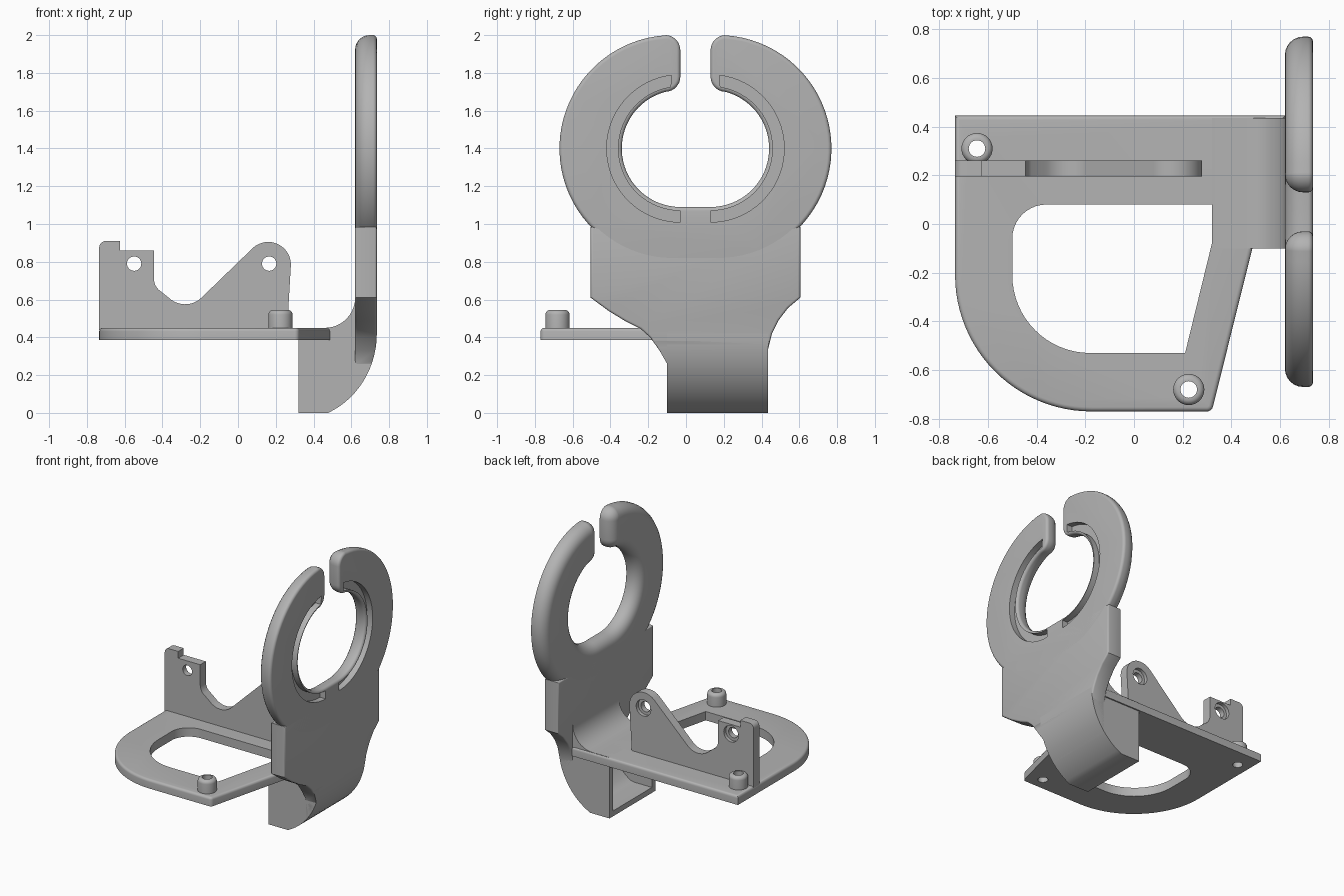
import bpy, bmesh
from math import sin, cos, radians, pi
from mathutils import Vector

if "Cube" in bpy.data.objects:
    bpy.data.objects.remove(bpy.data.objects["Cube"])

grey = bpy.data.materials.new("plain grey")
grey.use_nodes = True
grey.diffuse_color = (0.45, 0.45, 0.45, 1)
grey.node_tree.nodes["Principled BSDF"].inputs["Base Color"].default_value = (0.45, 0.45, 0.45, 1)


def arc(cx, cy, r, start, end, n=12, ry=None):
    ry = ry or r
    angles = [radians(start + (end - start) * i / n) for i in range(n + 1)]
    return [(cx + r * cos(a), cy + ry * sin(a)) for a in angles]


def clean(points):
    """Drop near duplicates and make the outline anticlockwise."""
    out = []
    for p in points:
        v = Vector(p)
        if not out or (v - out[-1]).length > 0.005:
            out.append(v)
    if (out[0] - out[-1]).length < 0.005:
        out.pop()
    area = sum(out[i - 1].cross(out[i]) for i in range(len(out)))
    return out if area > 0 else out[::-1]


def inset(points, d):
    result = []
    for i, p in enumerate(points):
        e1 = (p - points[i - 1]).normalized()
        e2 = (points[(i + 1) % len(points)] - p).normalized()
        n1, n2 = Vector((-e1.y, e1.x)), Vector((-e2.y, e2.x))
        result.append(p + (n1 + n2) * (d / max(0.4, 1 + n1.dot(n2))))
    return result


def slab(name, axis, outline, lo, hi, r_lo=0, r_hi=0, steps=5):
    """Extrude an outline along an axis, with rounded rims at either end."""
    outline = clean(outline)
    turns = [pi / 2 * i / steps for i in range(steps + 1)]
    layers = [(lo + r_lo * (1 - cos(t)), r_lo * (1 - sin(t))) for t in turns] if r_lo else [(lo, 0)]
    layers += [(hi - r_hi * (1 - cos(t)), r_hi * (1 - sin(t))) for t in turns[::-1]] if r_hi else [(hi, 0)]
    place = {"x": lambda a, b, d: (d, a, b),
             "y": lambda a, b, d: (a, d, b),
             "z": lambda a, b, d: (a, b, d)}[axis]
    bm = bmesh.new()
    rings = [[bm.verts.new(place(p.x, p.y, d)) for p in inset(outline, k)] for d, k in layers]
    n = len(outline)
    for low, high in zip(rings, rings[1:]):
        for i in range(n):
            j = (i + 1) % n
            bm.faces.new((low[i], low[j], high[j], high[i]))
    bm.faces.new(rings[0][::-1])
    bm.faces.new(rings[-1])
    bmesh.ops.recalc_face_normals(bm, faces=bm.faces)
    mesh = bpy.data.meshes.new(name)
    bm.to_mesh(mesh)
    bm.free()
    mesh.materials.append(grey)
    obj = bpy.data.objects.new(name, mesh)
    bpy.context.collection.objects.link(obj)
    return obj


def combine(obj, tool, operation="DIFFERENCE"):
    """Apply a boolean and discard the tool."""
    mod = obj.modifiers.new("cut", "BOOLEAN")
    mod.operation, mod.object, mod.solver = operation, tool, "EXACT"
    bpy.context.view_layer.update()
    result = bpy.data.meshes.new_from_object(obj.evaluated_get(bpy.context.evaluated_depsgraph_get()))
    obj.modifiers.clear()
    obj.data = result
    bpy.data.objects.remove(tool)


def mirror(points):
    return [(0.10 - y, z) for y, z in points[::-1]]


# Open ring with rounded tips
half = (arc(-0.03, 1.4, 0.31, 270, 105, 32) + arc(-0.11, 1.78, 0.08, -75, 0, 7)
        + arc(-0.11, 1.92, 0.08, 0, 86, 7) + arc(-0.07, 1.4, 0.6, 94, 270, 40))
ring = slab("open_ring", "x", half + mirror(half), 0.62, 0.735, 0.075, 0.02, 6)

# Groove around the hole, one channel per side
channel = arc(-0.03, 1.4, 0.39, 270, 97, 32) + arc(-0.03, 1.4, 0.33, 99, 270, 32)
for side in (channel, mirror(channel)):
    combine(ring, slab("groove_cutter", "x", side, 0.69, 0.8))

# Arm that curves up from the hollow foot
outer_curve = arc(0.30, 0.42, 0.435, -66, 0, 14, 0.46)
profile = ([(0.32, 0), (0.477, 0)] + outer_curve + [(0.735, 0.98), (0.62, 0.98), (0.62, 0.61)]
           + arc(0.46, 0.61, 0.16, 0, -90, 10) + [(0.32, 0.45)])
arm_profile = [p for p in profile if p[1] < 0.7]
arm = slab("curved_arm", "y", arm_profile, -0.10, 0.435)
cavity = [(0.3, 0.04), (0.46, 0.04)] + arc(0.28, 0.42, 0.41, -58, -5, 10, 0.44) + [(0.3, 0.385)]
combine(arm, slab("cavity_cutter", "y", cavity, -0.06, 0.395))

# Neck that widens towards the ring
neck_outline = ([(-0.10, 0.1), (-0.10, 0.26), (-0.14, 0.33), (-0.19, 0.40), (-0.24, 0.445),
                 (-0.32, 0.485), (-0.41, 0.54), (-0.505, 0.61), (-0.505, 0.985),
                 (0.605, 0.985), (0.605, 0.61)]
                + [(0.54, 0.555), (0.49, 0.49), (0.455, 0.42), (0.435, 0.34), (0.435, 0.1)])
neck = slab("neck", "x", neck_outline, 0.62, 0.735, 0.01, 0.012, 3)
wide = [(x, z + 0.1 if z > 0.9 else z) for x, z in profile]
combine(neck, slab("neck_trim", "y", wide, -0.8, 0.8), "INTERSECT")

# Base plate with a large window
plate_outline = ([(0.62, 0.445), (-0.735, 0.445)] + arc(-0.175, -0.21, 0.56, 180, 270, 24)
                 + arc(0.30, -0.745, 0.025, -90, -12, 5) + [(0.49, -0.085), (0.62, -0.085)])
plate = slab("base_plate", "z", plate_outline, 0.385, 0.45, 0, 0.018, 4)
window = (arc(-0.36, -0.06, 0.14, 90, 180, 10) + arc(-0.18, -0.21, 0.32, 180, 270, 16)
          + [(0.21, -0.53), (0.32, -0.08), (0.32, 0.08)])
combine(plate, slab("window_cutter", "z", window, 0.3, 0.6))

# Bosses with through holes
for label, x, y in (("rear", -0.645, 0.31), ("front", 0.225, -0.68)):
    boss = slab(label + "_boss", "z", arc(x, y, 0.064, 0, 360, 32), 0.44, 0.545, 0, 0.025)
    for part in (boss, plate):
        combine(part, slab("bore_cutter", "z", arc(x, y, 0.034, 0, 360, 28), 0.3, 0.7))

# Upright bracket with a scooped top edge
bracket_outline = ([(-0.735, 0.44), (-0.735, 0.875)] + arc(-0.70, 0.875, 0.035, 180, 90, 5)
                   + [(-0.625, 0.91), (-0.625, 0.86), (-0.445, 0.86), (-0.445, 0.71)]
                   + arc(-0.365, 0.71, 0.08, 180, 225, 5)
                   + arc(-0.28, 0.70, 0.125, 226, 312, 12)
                   + arc(0.16, 0.785, 0.12, 132, -5, 16) + [(0.26, 0.44)])
bracket = slab("upright_bracket", "y", bracket_outline, 0.195, 0.26)
for x in (-0.55, 0.165):
    combine(bracket, slab("hole_cutter", "y", arc(x, 0.79, 0.038, 0, 360, 28), 0.1, 0.4))
    combine(bracket, slab("counterbore_cutter", "y", arc(x, 0.79, 0.06, 0, 360, 28), 0.235, 0.4))

# Smooth curved surfaces while keeping edges crisp
bpy.ops.object.select_all(action="DESELECT")
for obj in bpy.context.collection.objects:
    if obj.type == "MESH":
        obj.select_set(True)
        bpy.context.view_layer.objects.active = obj
bpy.ops.object.shade_smooth_by_angle(angle=radians(32))
